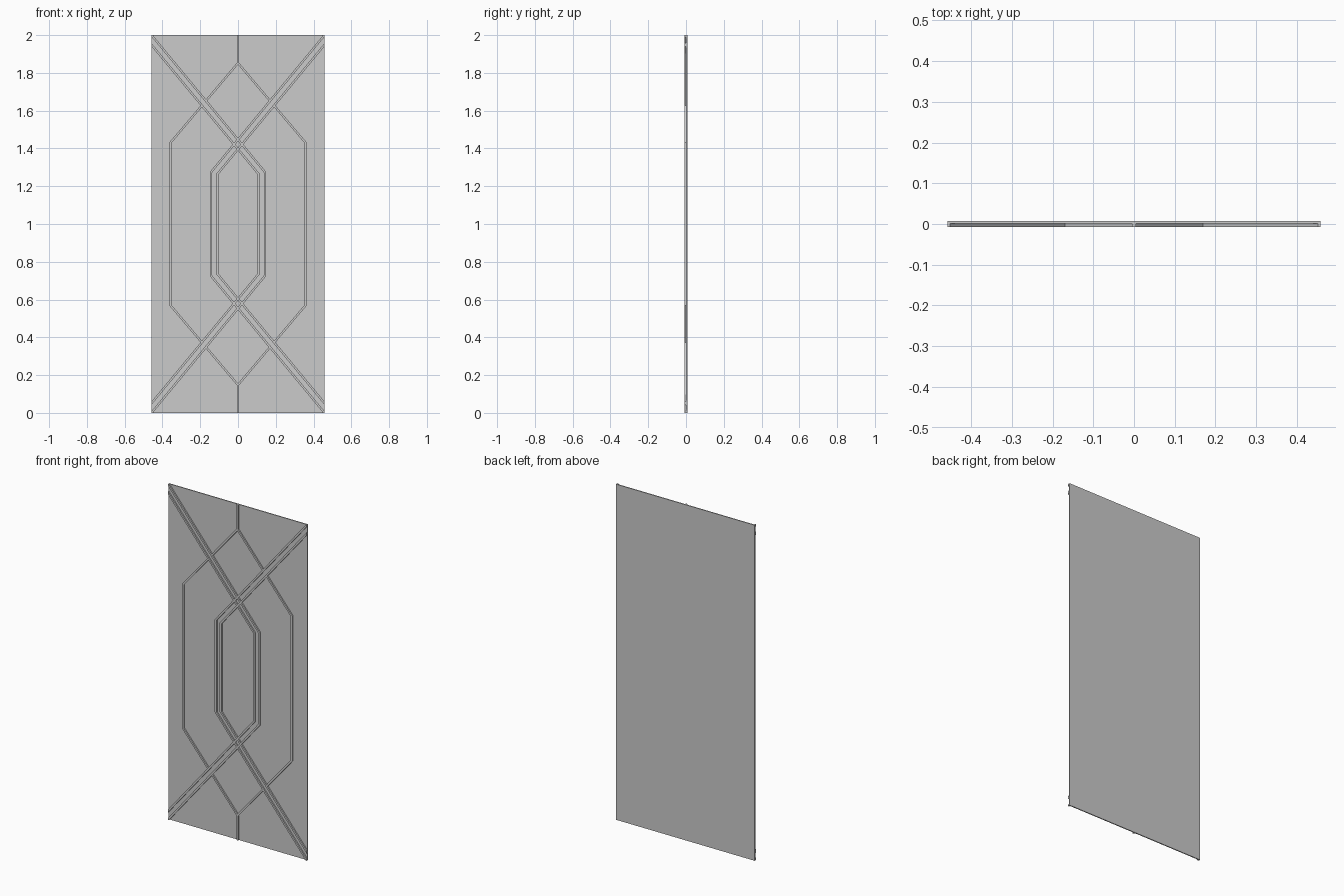
import bpy, bmesh
from mathutils import Vector

if "Cube" in bpy.data.objects:
    bpy.data.objects.remove(bpy.data.objects["Cube"])

W, H = 0.458, 2.0           # half width, height
BACK, FACE, FRONT = 0.007, 0.001, -0.007
RIB = 0.011                 # moulding width


def finish(bm, name):
    bmesh.ops.recalc_face_normals(bm, faces=bm.faces)
    me = bpy.data.meshes.new(name)
    bm.to_mesh(me)
    bm.free()
    ob = bpy.data.objects.new(name, me)
    bpy.context.collection.objects.link(ob)
    return ob


def add_rib(bm, path, closed=False):
    """Sweep a rectangular moulding with mitred corners along (x, z) points."""
    pts = [Vector(p) for p in path]
    n = len(pts)
    rings = []
    for i, p in enumerate(pts):
        dirs = []
        if closed or i > 0:
            dirs.append((p - pts[i - 1]).normalized())
        if closed or i < n - 1:
            dirs.append((pts[(i + 1) % n] - p).normalized())
        normals = [Vector((-d.y, d.x)) for d in dirs]
        m = sum(normals, Vector((0, 0))).normalized()
        m *= RIB / 2 / m.dot(normals[0])
        a, b = p + m, p - m
        rings.append([bm.verts.new(c) for c in (
            (a.x, FACE + 0.001, a.y), (a.x, FRONT, a.y),
            (b.x, FRONT, b.y), (b.x, FACE + 0.001, b.y))])
    for i in range(n if closed else n - 1):
        r, s = rings[i], rings[(i + 1) % n]
        for k in range(4):
            bm.faces.new((r[k], r[(k + 1) % 4], s[(k + 1) % 4], s[k]))
    if not closed:
        bm.faces.new(rings[0])
        bm.faces.new(rings[-1])


def trim(bm):
    """Cut the mouldings flush with the panel edges."""
    for co, no in (((W, 0, 0), (1, 0, 0)), ((-W, 0, 0), (-1, 0, 0)),
                   ((0, 0, H), (0, 0, 1)), ((0, 0, 0), (0, 0, -1))):
        geom = bm.verts[:] + bm.edges[:] + bm.faces[:]
        bmesh.ops.bisect_plane(bm, geom=geom, plane_co=co, plane_no=no, clear_outer=True)
        bmesh.ops.holes_fill(bm, edges=[e for e in bm.edges if e.is_boundary], sides=8)


# Backing panel
bm = bmesh.new()
bmesh.ops.create_cube(bm, size=1)
for v in bm.verts:
    v.co = (v.co.x * 2 * W, BACK if v.co.y > 0 else FACE, (v.co.z + 0.5) * H)
finish(bm, "panel")

# Paired diagonal bands, running corner to corner around the inner hexagon
bm = bmesh.new()
SLOPE = 1.207
for side in (-1, 1):
    for x, top in ((0.143, 1.447), (0.110, 1.396)):
        knee, end = top - SLOPE * x, top + SLOPE * 0.52
        add_rib(bm, [(side * 0.52, end), (-side * x, knee),
                     (-side * x, H - knee), (side * 0.52, H - end)])
trim(bm)
finish(bm, "diagonal_band_mouldings")

# Outer hexagon, interrupted where the bands pass over it
bm = bmesh.new()
TOP, X, KNEE = 1.852, 0.358, 1.43
S = (TOP - KNEE) / X
x_in = (TOP - 1.447) / (S + SLOPE)      # crossing with upper rib
x_out = (TOP - 1.396) / (S + SLOPE)     # crossing with lower rib
for side in (-1, 1):
    z = TOP - S * x_out
    add_rib(bm, [(side * x_out, z), (side * X, KNEE),
                 (side * X, H - KNEE), (side * x_out, H - z)])
z = TOP - S * x_in
add_rib(bm, [(-x_in, z), (0, TOP), (x_in, z)])
add_rib(bm, [(-x_in, H - z), (0, H - TOP), (x_in, H - z)])
finish(bm, "outer_hexagon_moulding")

# Short centre ribs joining the hexagon tips to the panel edges
bm = bmesh.new()
add_rib(bm, [(0, TOP), (0, H)])
add_rib(bm, [(0, 0), (0, H - TOP)])
finish(bm, "centre_ribs")
